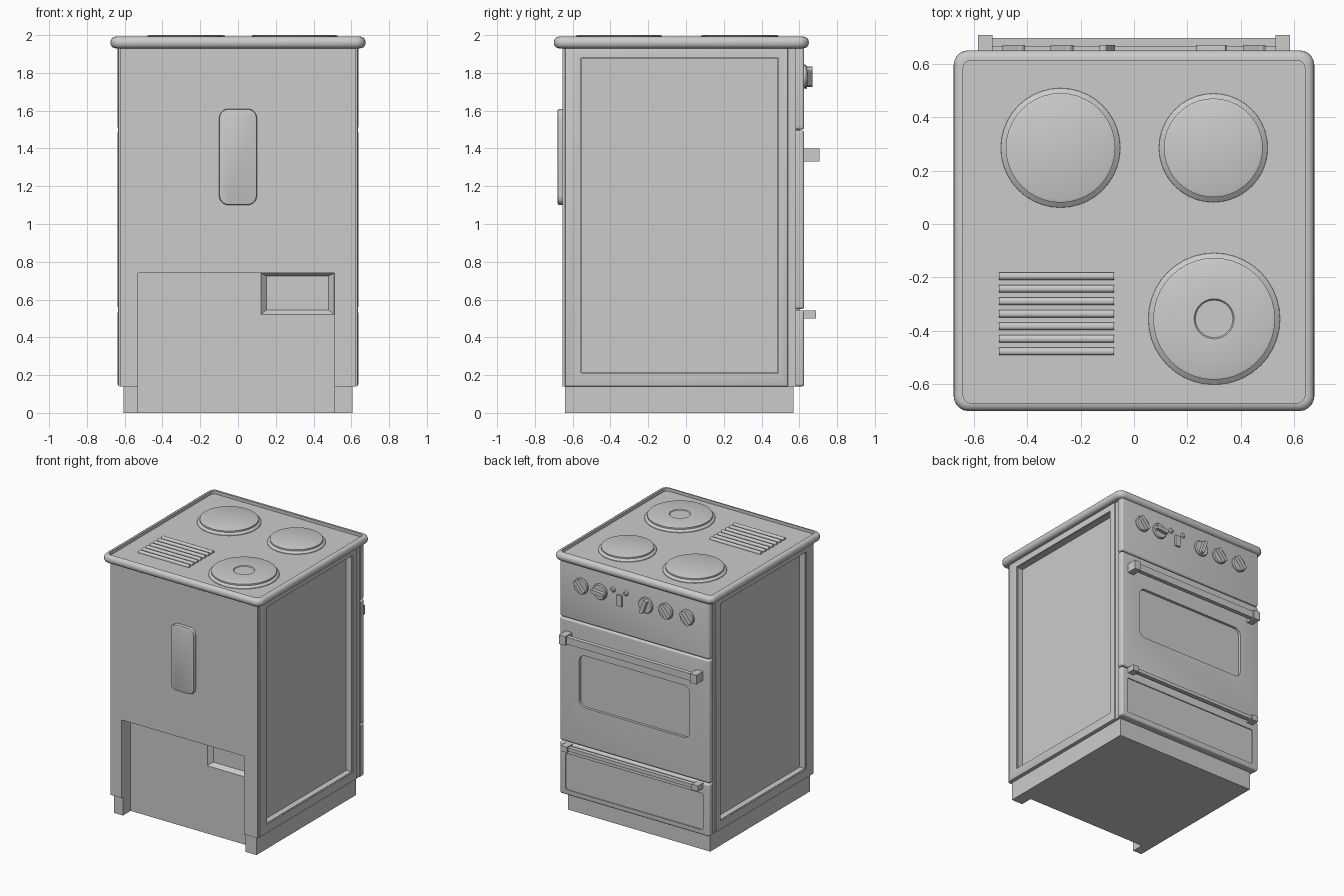
import bpy, bmesh
from math import radians, cos, sin, pi
from mathutils import Matrix, Vector

old = bpy.data.objects.get("Cube")
if old:
    bpy.data.objects.remove(old, do_unlink=True)

GREY = (0.6, 0.6, 0.6, 1)
enamel = bpy.data.materials.new("light_grey_enamel")
enamel.use_nodes = True
enamel.diffuse_color = GREY
enamel.node_tree.nodes["Principled BSDF"].inputs["Base Color"].default_value = GREY


def finish(name, bm):
    bmesh.ops.recalc_face_normals(bm, faces=bm.faces)
    mesh = bpy.data.meshes.new(name)
    bm.to_mesh(mesh)
    bm.free()
    mesh.materials.append(enamel)
    ob = bpy.data.objects.new(name, mesh)
    bpy.context.collection.objects.link(ob)
    return ob


def activate(ob):
    bpy.ops.object.select_all(action='DESELECT')
    ob.select_set(True)
    bpy.context.view_layer.objects.active = ob


def smooth(ob):
    activate(ob)
    bpy.ops.object.shade_smooth_by_angle(angle=radians(35))


def bevel(bm, edges, width, segs):
    bmesh.ops.bevel(bm, geom=edges, offset=width, segments=segs, profile=0.5,
                    affect='EDGES', clamp_overlap=True)


def box(name, x, y, z, corner=0, axis=2, edge=0, segs=3, side=0):
    """Box from ranges; corner rounds edges along axis, edge rounds the rims of the
    two end caps, or of one cap when side is -1 or 1."""
    bm = bmesh.new()
    bmesh.ops.create_cube(bm, size=1)
    for v in bm.verts:
        v.co = [r[0] + (c + 0.5) * (r[1] - r[0]) for c, r in zip(v.co, (x, y, z))]
    if corner:
        along = [e for e in bm.edges
                 if abs((e.verts[0].co - e.verts[1].co).normalized()[axis]) > 0.9]
        bevel(bm, along, corner, 5)
    if edge:
        lo, hi = (x, y, z)[axis]
        ends = ([lo] if side < 1 else []) + ([hi] if side > -1 else [])
        rims = [e for e in bm.edges if any(
            all(abs(v.co[axis] - end) < 1e-5 for v in e.verts) for end in ends)]
        bevel(bm, rims, edge, segs)
    return finish(name, bm)


def cut(ob, *cutters):
    for cutter in cutters:
        mod = ob.modifiers.new("cut", 'BOOLEAN')
        mod.operation, mod.solver, mod.object = 'DIFFERENCE', 'EXACT', cutter
        activate(ob)
        bpy.ops.object.modifier_apply(modifier=mod.name)
        bpy.data.objects.remove(cutter, do_unlink=True)


def lathe(name, profile, matrix, steps=40):
    bm = bmesh.new()
    rings = [[bm.verts.new((r * cos(2 * pi * i / steps), r * sin(2 * pi * i / steps), h))
              for i in range(steps)] for r, h in profile]
    for a, b in zip(rings, rings[1:]):
        for i in range(steps):
            j = (i + 1) % steps
            bm.faces.new((a[i], a[j], b[j], b[i]))
    bm.faces.new(rings[0])
    bm.faces.new(rings[-1])
    bm.transform(matrix)
    ob = finish(name, bm)
    smooth(ob)
    return ob


# Cabinet with plinth, rear service recess and wiring pocket
RECESS = (-0.53, 0.51)
body = box("cabinet", (-0.625, 0.625), (-0.655, 0.6), (0.14, 1.945))
cut(body, box("cut", RECESS, (-0.8, -0.545), (-0.1, 0.74)))
plinth = box("plinth", (-0.605, 0.605), (-0.64, 0.57), (0, 0.145))
cut(plinth, box("cut", RECESS, (-0.8, -0.545), (-0.1, 0.5)))
pocket = box("cut", (0.12, 0.51), (-0.545, -0.515), (0.52, 0.74))
for v in pocket.data.vertices:
    if v.co.y > -0.53:
        v.co.x = 0.315 + (v.co.x - 0.315) * 0.84
        v.co.z = 0.635 + (v.co.z - 0.63) * 0.82
    else:
        v.co.y -= 0.0005
cut(body, pocket)

# Side frames around sunken panels
for sign, label in ((1, "left"), (-1, "right")):
    xs = sorted((sign * 0.58, sign * 0.7))
    cut(body, box("cut", xs, (-0.55, 0.485), (0.215, 1.875)))
    frame = box(label + "_side_frame", sorted((sign * 0.61, sign * 0.635)),
                (-0.64, 0.54), (0.14, 1.935), axis=0, edge=0.01, segs=2, side=sign)
    cut(frame, box("cut", xs, (-0.555, 0.49), (0.21, 1.88)))
    smooth(frame)

# Rear cover plate
smooth(box("rear_cover", (-0.1, 0.1), (-0.68, -0.65), (1.1, 1.61),
           corner=0.05, axis=1, edge=0.01, segs=2, side=-1))

# Hob with raised rim
hob = box("hob_top", (-0.675, 0.675), (-0.7, 0.65), (1.93, 1.992),
          corner=0.055, edge=0.028, segs=4)
cut(hob, box("cut", (-0.64, 0.64), (-0.67, 0.612), (1.968, 2.1), corner=0.03))
smooth(hob)

# Hotplates; the largest has a dimple in the middle
for name, cx, cy, r in (("rear_plate", -0.275, 0.285, 0.205),
                        ("small_plate", 0.297, 0.285, 0.185),
                        ("large_plate", 0.3, -0.355, 0.228)):
    profile = [(r + 0.02, 1.96), (r + 0.018, 1.972), (r, 1.985), (r, 1.996), (r - 0.01, 2.0)]
    if name == "large_plate":
        profile += [(0.075, 2.0), (0.07, 1.994)]
    lathe(name, profile, Matrix.Translation((cx, cy, 0)))

# Vent slats on the hob
for i in range(7):
    y = -0.195 - i * 0.047
    smooth(box(f"vent_slat_{i + 1}", (-0.505, -0.075), (y - 0.014, y + 0.014),
               (1.95, 1.985), corner=0.012, axis=0))

# Control panel, oven door and drawer
fronts = {}
for name, z0, z1 in (("control_panel", 1.5, 1.94), ("oven_door", 0.55, 1.495),
                     ("drawer", 0.14, 0.543)):
    fronts[name] = box(name, (-0.637, 0.637), (0.58, 0.626), (z0, z1),
                       corner=0.014, axis=1, edge=0.024, segs=4, side=1)
cut(fronts["oven_door"], box("cut", (-0.47, 0.47), (0.606, 0.7), (0.85, 1.25),
                             corner=0.05, axis=1))
cut(fronts["drawer"], box("cut", (-0.585, 0.585), (0.618, 0.7), (0.18, 0.46),
                          corner=0.015, axis=1))
for ob in fronts.values():
    smooth(ob)

# Handles: slim bars between end blocks
for name, z0, z1, out in (("door_handle", 1.33, 1.4, 0.708), ("drawer_handle", 0.5, 0.543, 0.688)):
    box(name + "_bar", (-0.56, 0.56), (out - 0.045, out - 0.012), (z0 + 0.008, z1 - 0.008))
    for sign in (1, -1):
        box(f"{name}_{'left' if sign > 0 else 'right'}_block",
            sorted((sign * 0.53, sign * 0.583)), (0.6, out), (z0, z1))

# Knobs with a turned grip
to_front = Matrix.Rotation(radians(-90), 4, 'X')
for i, (x, turn) in enumerate(((0.45, 40), (0.29, 85), (-0.1, -20), (-0.27, 40), (-0.45, 40))):
    place = Matrix.Translation((x, 0.62, 1.78))
    lathe(f"knob_{i + 1}", [(0.06, 0), (0.06, 0.014), (0.054, 0.022)], place @ to_front, 24)
    grip = box(f"knob_grip_{i + 1}", (-0.014, 0.014), (0.0, 0.05), (-0.055, 0.055),
               corner=0.008, axis=1)
    grip.data.transform(place @ Matrix.Rotation(radians(turn), 4, 'Y'))

# Indicator lamps and rocker switch
for i, x in enumerate((0.18, 0.07)):
    lathe(f"lamp_{i + 1}", [(0.02, 0), (0.02, 0.01), (0.012, 0.018)],
          Matrix.Translation((x, 0.62, 1.825)) @ to_front, 16)
box("switch", (0.1, 0.145), (0.61, 0.64), (1.715, 1.8))
smooth(body)
